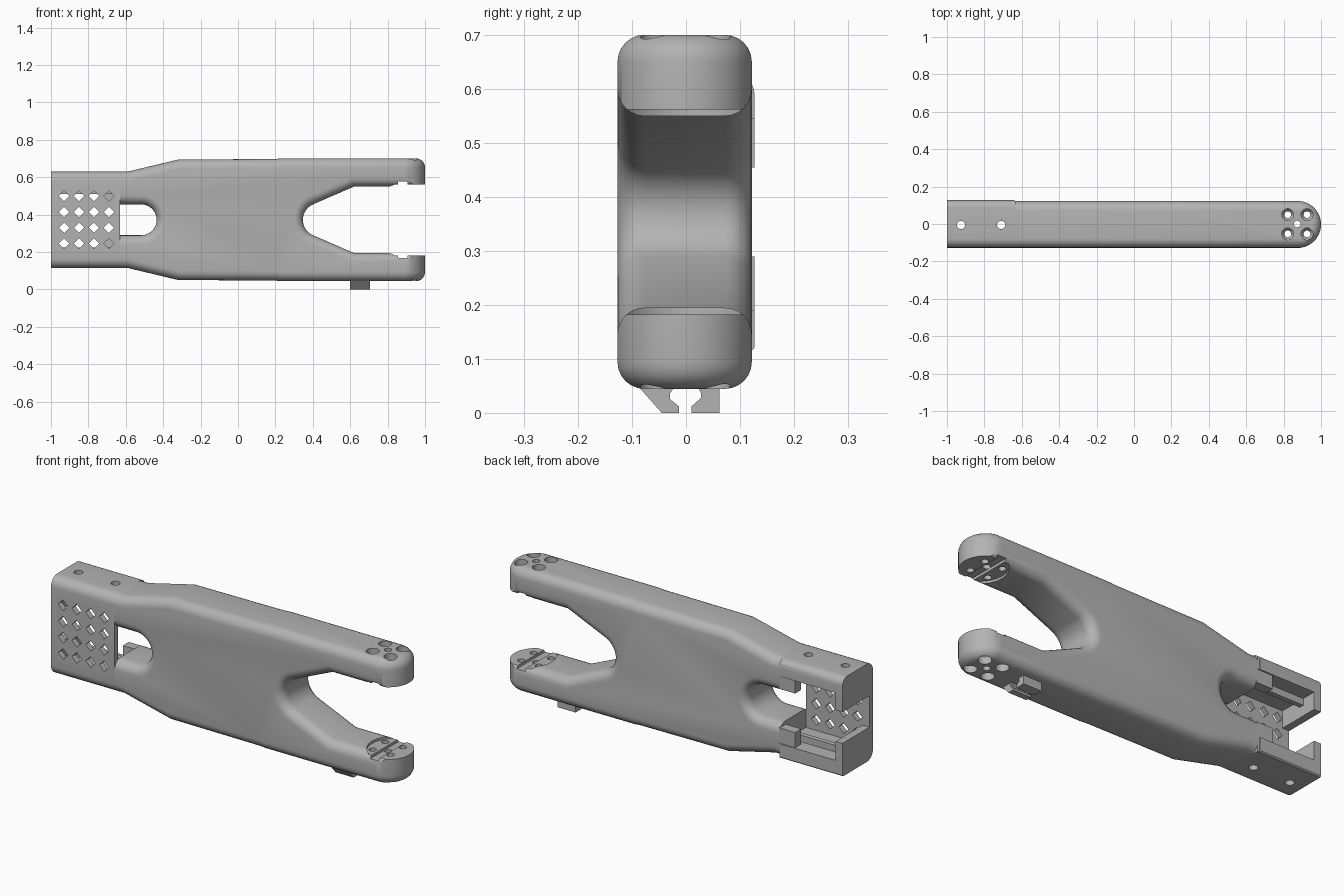
import bpy, bmesh, math

cube = bpy.data.objects.get("Cube")
if cube:
    bpy.data.objects.remove(cube, do_unlink=True)

grey = bpy.data.materials.new("plain_grey")
grey.use_nodes = True
COLOR = (0.45, 0.45, 0.45, 1)
grey.diffuse_color = COLOR
grey.node_tree.nodes["Principled BSDF"].inputs["Base Color"].default_value = COLOR

MID = 0.3725             # height of the symmetry plane
FRONT, BACK = -0.127, 0.122
FILLET = 0.05
BLOCK_END = -0.63        # where the mounting block meets the body


def finish(name, bm):
    bmesh.ops.recalc_face_normals(bm, faces=bm.faces[:])
    mesh = bpy.data.meshes.new(name)
    bm.to_mesh(mesh)
    bm.free()
    mesh.materials.append(grey)
    obj = bpy.data.objects.new(name, mesh)
    bpy.context.collection.objects.link(obj)
    return obj


def prism(name, pts, axis, lo, hi, round_rule=None):
    """Extrude a 2D outline along an axis; fillet cap edges that pass round_rule."""
    place = {"x": lambda a, b, t: (t, a, b),
             "y": lambda a, b, t: (a, t, b),
             "z": lambda a, b, t: (a, b, t)}[axis]
    bm = bmesh.new()
    rings = [[bm.verts.new(place(a, b, t)) for a, b in pts] for t in (lo, hi)]
    caps = [bm.faces.new(r) for r in rings]
    n = len(pts)
    for i in range(n):
        j = (i + 1) % n
        bm.faces.new((rings[0][i], rings[0][j], rings[1][j], rings[1][i]))
    bmesh.ops.recalc_face_normals(bm, faces=bm.faces[:])
    if round_rule:
        edges = [e for f in caps for e in f.edges if round_rule(e)]
        bmesh.ops.bevel(bm, geom=edges, offset=FILLET, segments=6,
                        profile=0.5, affect="EDGES", clamp_overlap=False)
    return finish(name, bm)


def box(name, x, y, z):
    return prism(name, [(x[0], y[0]), (x[1], y[0]), (x[1], y[1]), (x[0], y[1])], "z", *z)


def arc(ca, cb, r, start, end, steps):
    angles = [math.radians(start + (end - start) * i / steps) for i in range(steps + 1)]
    return [(ca + r * math.cos(t), cb + r * math.sin(t)) for t in angles]


def boolean(target, tools, op="DIFFERENCE"):
    bpy.ops.object.select_all(action="DESELECT")
    bpy.context.view_layer.objects.active = target
    target.select_set(True)
    for tool in tools:
        mod = target.modifiers.new("cut", "BOOLEAN")
        mod.operation, mod.solver, mod.object = op, "EXACT", tool
        bpy.ops.object.modifier_apply(modifier=mod.name)
        bpy.data.objects.remove(tool, do_unlink=True)


def lathe_cutter(x, y, profile):
    """Round cutter around a vertical line, from (radius, height) pairs."""
    bm = bmesh.new()
    n = 20
    rings = [[bm.verts.new((x + r * math.cos(math.tau * i / n),
                            y + r * math.sin(math.tau * i / n), z)) for i in range(n)]
             for r, z in profile]
    bm.faces.new(rings[0])
    bm.faces.new(rings[-1])
    for a, b in zip(rings, rings[1:]):
        for i in range(n):
            j = (i + 1) % n
            bm.faces.new((a[i], a[j], b[j], b[i]))
    return finish("hole_cutter", bm)


# Forked body: upper half outline, then mirrored about the middle plane
upper = arc(-0.5175, 0, 0.0825, 0, 90, 8)
upper += [(BLOCK_END, 0.0825), (BLOCK_END, 0.2575), (-0.59, 0.2575), (-0.32, 0.322),
          (0.2, 0.325), (0.23, 0.328), (1.1, 0.328), (1.1, 0.1775), (0.62, 0.1775)]
upper += arc(0.437, 0, 0.09, 114, 180, 7)
outline = [(x, MID + h) for x, h in upper]
outline += [(x, MID - h) for x, h in reversed(upper[1:-1])]


def body_round(edge):
    xs = [v.co.x for v in edge.verts]
    return not (max(xs) < BLOCK_END + 0.001 or min(xs) > 1.09)


body = prism("forked_body", outline, "y", FRONT, BACK, body_round)

# Round the two arm tips
half = 0.1255
ymid = (FRONT + BACK) / 2
tip_shape = [(-1.1, ymid - half)] + arc(1 - half, ymid, half, -90, 90, 24) + [(-1.1, ymid + half)]
boolean(body, [prism("tip_shape", tip_shape, "z", 0.0435, 0.7015,
                     lambda e: min(v.co.x for v in e.verts) > 0)], "INTERSECT")

# Round recess with a cross groove on the inner side of each tip
recess = prism("recess", arc(0.915, 0, 0.135, 0, 345, 23), "z", MID - 0.19, MID + 0.19)
groove = box("groove", (0.855, 0.905), (-0.2, 0.2), (MID - 0.204, MID + 0.204))
boolean(body, [recess, groove])

# Countersunk screw holes through both tips
holes = []
for side in (1, -1):
    for x in (0.822, 0.925):
        for y in (-0.053, 0.05):
            holes.append(lathe_cutter(x, y, [(r, MID + side * h) for r, h in (
                (0.018, 0.15), (0.018, 0.27), (0.032, 0.29), (0.032, 0.4))]))
    holes.append(lathe_cutter(0.873, 0, [(0.018, MID + side * h) for h in (0.15, 0.4)]))
boolean(body, holes)

# Mounting block at the other end
top, bottom, back = 0.63, 0.115, 0.127
section = arc(FRONT + FILLET, bottom + FILLET, FILLET, 180, 270, 6)
section += [(back - 0.006, bottom), (back, bottom + 0.006)]
section += arc(back - 0.04, top - 0.04, 0.04, 0, 90, 6)
section += arc(FRONT + FILLET, top - FILLET, FILLET, 90, 180, 6)
block = prism("mounting_block", section, "x", -1.0, BLOCK_END)
plate_y = -0.097
step = box("step", (-0.64, -0.6), (BACK, 0.2), (0, 0.8))
pocket = box("pocket", (-0.96, -0.6), (plate_y, 0.2), (0.19, 0.545))
end_gap = box("end_gap", (-1.1, -0.9), (plate_y, 0.2), (0.29, 0.455))
boolean(block, [step, pocket, end_gap])

# Grid of diamond vents through the front plate
vents = []
for i in range(4):
    for j in range(4):
        vents.append(prism("vent", arc(-0.93 + 0.08 * i, 0.245 + 0.085 * j, 0.028, 0, 270, 3),
                           "y", -0.2, -0.03))
boolean(block, vents)

# Screw holes through the upper and lower walls of the block
boolean(block, [lathe_cutter(x, -0.005, [(0.022, z), (0.022, z + 0.2)])
                for x in (-0.925, -0.71) for z in (0.05, 0.5)])

parts = [body, block]

# Guide rails and end ledges inside the pocket
for word, z_rail, z_ledge in (("lower", (0.18, 0.225), (0.18, 0.27)),
                              ("upper", (0.51, 0.55), (0.475, 0.55))):
    parts.append(box(word + "_rail", (-0.965, -0.625), (0.025, 0.05), z_rail))
    parts.append(box(word + "_ledge", (-0.72, -0.625), (0.07, 0.12), z_ledge))

# Cable clip under the lower arm
clip_front = [(-0.085, 0.045), (-0.045, 0), (-0.013, 0), (-0.013, 0.012), (-0.03, 0.026),
              (-0.03, 0.036), (-0.02, 0.05), (-0.085, 0.05)]
clip_back = [(0.062, 0.05), (0.062, 0), (0.01, 0), (0.01, 0.012), (0.028, 0.028),
             (0.028, 0.037), (0.02, 0.05)]
parts.append(prism("clip_front", clip_front, "x", 0.6, 0.705))
parts.append(prism("clip_back", clip_back, "x", 0.6, 0.705))

# Smooth the fillets and keep hard edges
bpy.ops.object.select_all(action="DESELECT")
for obj in parts:
    obj.select_set(True)
bpy.context.view_layer.objects.active = body
bpy.ops.object.shade_smooth_by_angle(angle=math.radians(30))
